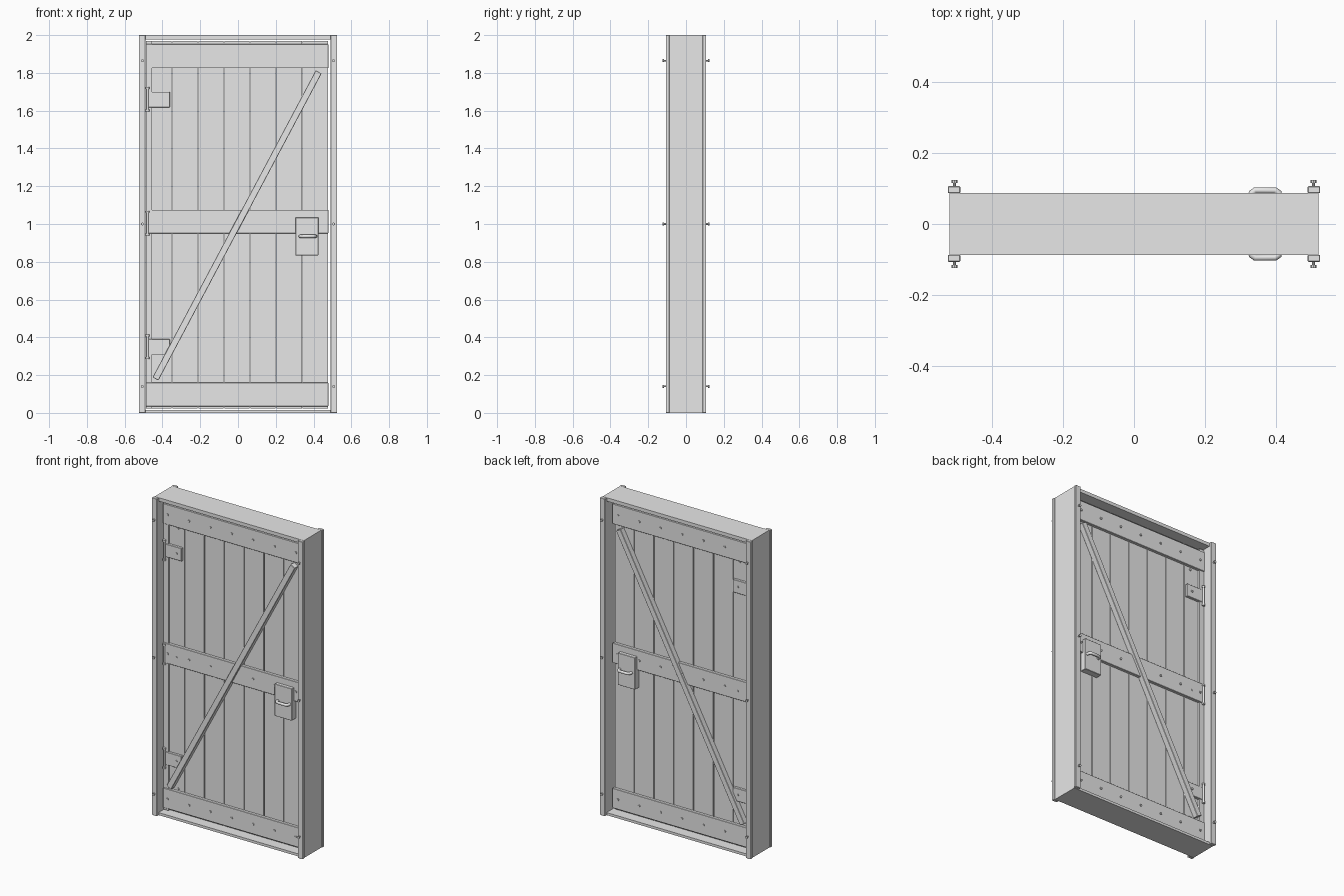
import bpy
import math
from mathutils import Vector

if "Cube" in bpy.data.objects:
    bpy.data.objects.remove(bpy.data.objects["Cube"], do_unlink=True)

grey = bpy.data.materials.new("plain_grey")
grey.use_nodes = True
grey.diffuse_color = (0.8, 0.8, 0.8, 1)
grey.node_tree.nodes["Principled BSDF"].inputs["Base Color"].default_value = (0.8, 0.8, 0.8, 1)


def finish(obj, name, bevel=0):
    obj.name = name
    obj.data.materials.append(grey)
    if bevel:
        mod = obj.modifiers.new("Soft edge", "BEVEL")
        mod.width = bevel
        mod.segments = 1
    return obj


def box(name, x, y, z, bevel=0):
    """Box from low and high limits on each axis."""
    spans = [sorted(s) for s in (x, y, z)]
    bpy.ops.mesh.primitive_cube_add(size=1, location=[(a + b) / 2 for a, b in spans])
    obj = bpy.context.object
    obj.scale = [b - a for a, b in spans]
    bpy.ops.object.transform_apply(location=False, rotation=False, scale=True)
    return finish(obj, name, bevel)


def rod(name, start, end, radius, sides=10):
    """Cylinder between two points."""
    a, b = Vector(start), Vector(end)
    bpy.ops.mesh.primitive_cylinder_add(vertices=sides, radius=radius,
                                        depth=(b - a).length, location=(a + b) / 2)
    obj = bpy.context.object
    obj.rotation_euler = (b - a).to_track_quat("Z", "Y").to_euler()
    bpy.ops.object.shade_smooth_by_angle(angle=math.radians(40))
    return finish(obj, name)


def nail(name, x, z, y, side):
    """Small round head standing off a surface at depth y."""
    rod(name, (x, side * (y - 0.005), z), (x, side * (y + 0.006), z), 0.007, 8)


# Frame box
for s, side in ((-1, "right"), (1, "left")):
    box(side + "_jamb", (s * 0.493, s * 0.52), (-0.087, 0.087), (0, 2))
box("frame_head", (-0.52, 0.52), (-0.087, 0.087), (1.978, 2))
box("frame_sill", (-0.52, 0.52), (-0.087, 0.087), (0, 0.016))

# Door planks
pitch = 0.138
for i in range(7):
    left = -0.488 + i * pitch
    box("plank", (left + 0.0025, left + pitch - 0.0025), (-0.03, 0.03), (0.022, 1.968))

ledges = {"bottom": (0.035, 0.16), "middle": (0.95, 1.075), "top": (1.825, 1.952)}
hinge_heights = (0.35, 1.005, 1.66)

# Both faces carry the same fittings
for side, face in ((-1, "front"), (1, "back")):
    # Frame trim with bolts
    for s in (-1, 1):
        box(face + "_trim", (s * 0.49, s * 0.525), (side * 0.087, side * 0.107),
            (0, 2), 0.002)
        for z in (0.14, 1.0, 1.865):
            x = s * 0.506
            rod("trim_bolt_stem", (x, side * 0.1, z), (x, side * 0.118, z), 0.004, 8)
            rod("trim_bolt_head", (x, side * 0.116, z), (x, side * 0.124, z), 0.008, 8)

    # Cross ledges with nails
    for label, (low, high) in ledges.items():
        box(f"{face}_{label}_ledge", (-0.488, 0.478), (side * 0.03, side * 0.05),
            (low, high), 0.002)
        for i in range(7):
            nail("ledge_nail", -0.455 + i * 0.149, (low + high) / 2, 0.05, side)

    # Hinge-side strip
    box(face + "_hinge_strip", (-0.488, -0.455), (side * 0.03, side * 0.044), (0.022, 1.968))

    # Hinges
    for z in hinge_heights:
        box(face + "_hinge_leaf", (-0.475, -0.36), (side * 0.03, side * 0.048),
            (z - 0.042, z + 0.04), 0.002)
        rod(face + "_hinge_pin", (-0.479, side * 0.05, z - 0.065),
            (-0.479, side * 0.05, z + 0.065), 0.006)
        for end in (-1, 1):
            rod("hinge_pin_cap", (-0.479, side * 0.05, z + end * 0.055),
                (-0.479, side * 0.05, z + end * 0.065), 0.010)
        nail("hinge_nail", -0.395, z, 0.048, side)

    # Diagonal brace
    low, high = Vector((-0.437, 0, 0.18)), Vector((0.427, 0, 1.805))
    run = high - low
    half = run.length / 2
    brace = box(face + "_brace", (-0.0175, 0.0175), (-0.018, 0.018), (-half, half), 0.002)
    brace.location = (low + high) / 2 + Vector((0, side * 0.048, 0))
    brace.rotation_euler.y = math.atan2(run.x, run.z)
    for x, z in ((-0.395, 0.17), (-0.395, 1.81)):
        nail("plank_nail", x, z, 0.03, side)

    # Lock plate and pull handle
    box(face + "_lock_plate", (0.305, 0.425), (side * 0.03, side * 0.072), (0.833, 1.035), 0.002)
    curve = bpy.data.curves.new("pull", "CURVE")
    curve.dimensions = "3D"
    curve.bevel_depth = 0.009
    curve.bevel_resolution = 2
    curve.use_fill_caps = True
    path = curve.splines.new("POLY")
    points = ((0.329, 0.07), (0.332, 0.088), (0.342, 0.095), (0.398, 0.095),
              (0.408, 0.088), (0.411, 0.07))
    path.points.add(len(points) - 1)
    for p, (x, y) in zip(path.points, points):
        p.co = (x, side * y, 0.935, 1)
    pull = bpy.data.objects.new("pull", curve)
    bpy.context.collection.objects.link(pull)
    finish(pull, face + "_pull_handle")
